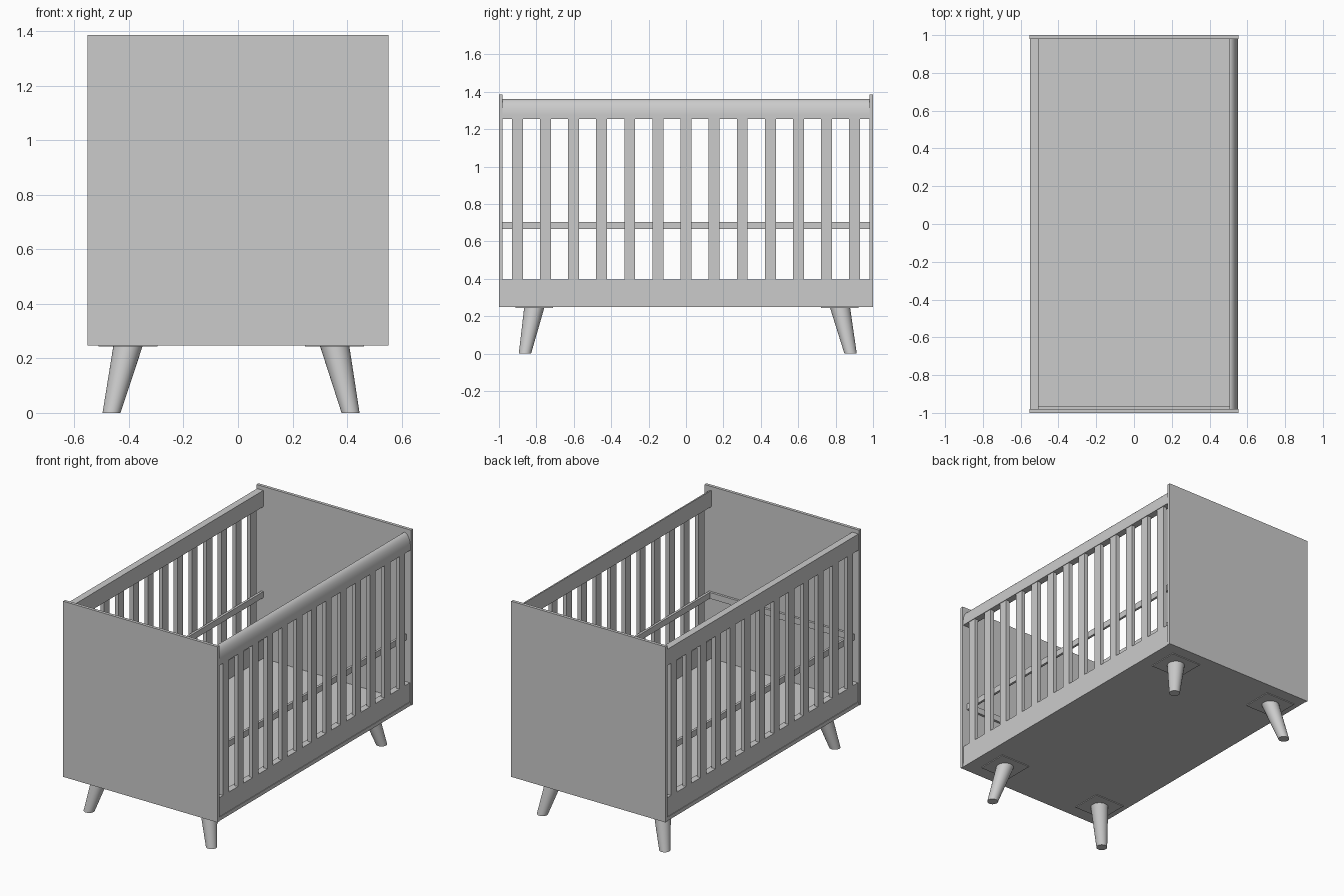
import bpy, bmesh, math
from mathutils import Vector

if "Cube" in bpy.data.objects:
    bpy.data.objects.remove(bpy.data.objects["Cube"])


def finish(name, bm):
    bmesh.ops.recalc_face_normals(bm, faces=bm.faces[:])
    mesh = bpy.data.meshes.new(name)
    bm.to_mesh(mesh)
    bm.free()
    ob = bpy.data.objects.new(name, mesh)
    bpy.context.collection.objects.link(ob)
    return ob


def smooth(ob):
    bpy.ops.object.select_all(action='DESELECT')
    ob.select_set(True)
    bpy.context.view_layer.objects.active = ob
    bpy.ops.object.shade_smooth_by_angle(angle=math.radians(35))


def box(name, x, y, z):
    """Box from (min, max) ranges."""
    bm = bmesh.new()
    bmesh.ops.create_cube(bm, size=1)
    for v in bm.verts:
        v.co = [(r[0] + r[1]) / 2 + c * (r[1] - r[0]) for c, r in zip(v.co, (x, y, z))]
    return finish(name, bm)


def leg(name, top, foot, z_top, r_top, r_foot):
    """Splayed tapered leg with level ends."""
    bm = bmesh.new()
    bmesh.ops.create_cone(bm, cap_ends=True, segments=32, radius1=r_foot,
                          radius2=r_top, depth=z_top)
    for v in bm.verts:
        upper = v.co.z > 0
        c = top if upper else foot
        v.co += Vector((c[0], c[1], z_top / 2))
    smooth(finish(name, bm))


W, INNER, END = 0.55, 0.505, 0.98
span = (-END, END)

# Base board and end panels
box("base_board", (-W, W), (-1, 1), (0.248, 0.272))
box("front_end_panel", (-0.553, 0.553), (-1, -END), (0.248, 1.386))
box("back_end_panel", (-0.553, 0.553), (END, 1), (0.248, 1.386))

# Slatted sides: lower rail, slats and mattress support ledge
for side, s in (("left", -1), ("right", 1)):
    def xr(a, b):
        return tuple(sorted((s * a, s * b)))
    box(side + "_lower_rail", xr(INNER, 0.546), span, (0.272, 0.395))
    box(side + "_support_ledge", xr(INNER, 0.52), span, (0.665, 0.705))
    for i in range(13):
        y = (i - 6) * 0.1503
        box(f"{side}_slat_{i + 1}", xr(0.52, 0.546), (y - 0.029, y + 0.029), (0.39, 1.26))

# Support ledge on the front end panel
box("front_support_ledge", (-INNER, INNER), (-END, -0.965), (0.665, 0.705))

# Top rails: square on the left, rounded on the right
box("left_top_rail", (-W, -INNER), span, (1.255, 1.36))
profile = [(INNER, 1.255), (W, 1.255)]
for i in range(13):
    a = math.pi / 2 * i / 12
    profile.append((INNER + 0.045 * math.cos(a), 1.275 + 0.085 * math.sin(a)))
bm = bmesh.new()
face = bm.faces.new([bm.verts.new((x, -END, z)) for x, z in profile])
ext = bmesh.ops.extrude_face_region(bm, geom=[face], use_keep_orig=True)
moved = [g for g in ext["geom"] if isinstance(g, bmesh.types.BMVert)]
bmesh.ops.translate(bm, verts=moved, vec=(0, 2 * END, 0))
smooth(finish("right_top_rail", bm))

# Splayed legs with mounting plates
for side, x, fx in (("left", -0.403, -0.464), ("right", 0.354, 0.413)):
    for end, y, fy in (("front", -0.811, -0.861), ("back", 0.823, 0.88)):
        name = f"{end}_{side}_leg"
        leg(name, (x, y), (fx, fy), 0.248, 0.054, 0.033)
        box(name + "_plate", (x - 0.108, x + 0.108), (y - 0.1, y + 0.1), (0.243, 0.249))
